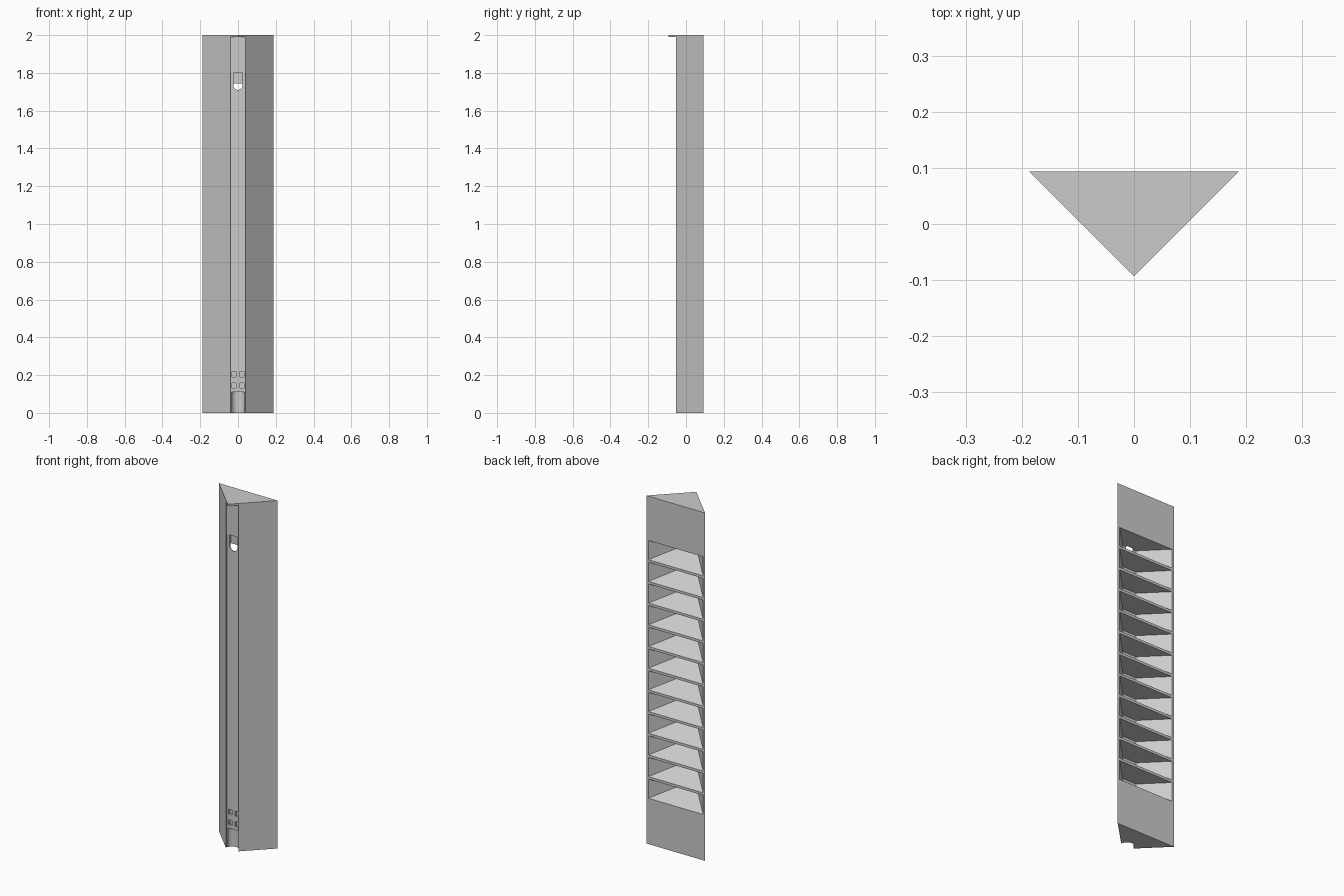
import bpy, bmesh, math

if "Cube" in bpy.data.objects:
    bpy.data.objects.remove(bpy.data.objects["Cube"])

HALF = 0.187      # half width of the back
BACK = 0.0935     # back plane; the front apex sits at -BACK


def make_object(name, bm):
    bmesh.ops.recalc_face_normals(bm, faces=bm.faces[:])
    mesh = bpy.data.meshes.new(name)
    bm.to_mesh(mesh)
    bm.free()
    obj = bpy.data.objects.new(name, mesh)
    bpy.context.collection.objects.link(obj)
    return obj


def loft(bm, low, high):
    """Closed solid between two matching loops of points."""
    a = [bm.verts.new(p) for p in low]
    b = [bm.verts.new(p) for p in high]
    bm.faces.new(a[::-1])
    bm.faces.new(b)
    for i in range(len(a)):
        j = (i + 1) % len(a)
        bm.faces.new((a[i], a[j], b[j], b[i]))


def prism(bm, outline, z0, z1):
    loft(bm, [(x, y, z0) for x, y in outline], [(x, y, z1) for x, y in outline])


def box(bm, x0, x1, y0, y1, z0, z1):
    prism(bm, [(x0, y0), (x1, y0), (x1, y1), (x0, y1)], z0, z1)


def cut(target, cutter):
    cutter.hide_render = True
    mod = target.modifiers.new("cut", 'BOOLEAN')
    mod.operation = 'DIFFERENCE'
    mod.solver = 'EXACT'
    mod.object = cutter
    bpy.context.view_layer.objects.active = target
    bpy.ops.object.modifier_apply(modifier=mod.name)
    bpy.data.objects.remove(cutter)


# Triangular column with a shallow channel down its blunted front edge
EDGE, CHANNEL = 0.04, -0.041
bm = bmesh.new()
prism(bm, [(-HALF, BACK), (-EDGE, EDGE - BACK), (-EDGE, CHANNEL),
           (EDGE, CHANNEL), (EDGE, EDGE - BACK), (HALF, BACK)], 0, 1.99)
column = make_object("column_body", bm)

# Twelve rear bins: flat ceilings and floors rising toward the front
bm = bmesh.new()
y_in, y_out, slope = -0.036, 0.11, 0.5
w_in, w_out = [0.174 - (BACK - y) for y in (y_in, y_out)]
plan = [(-w_in, y_in), (w_in, y_in), (w_out, y_out), (-w_out, y_out)]
for i in range(12):
    top = 1.745 - 0.1247 * i
    loft(bm, [(x, y, top - 0.11 + slope * (BACK - y)) for x, y in plan],
         [(x, y, top) for x, y in plan])
cut(column, make_object("bin_cutter", bm))

# Front cuts: round-bottomed slot, four small sockets, rounded foot notch
bm = bmesh.new()
r = 0.024
arc = [(r * math.cos(t), 1.734 + r * math.sin(t))
       for t in [math.pi + math.pi * k / 16 for k in range(17)]]
slot = [(-r, 1.8)] + arc + [(r, 1.8)]
loft(bm, [(x, -0.06, z) for x, z in slot], [(x, -0.028, z) for x, z in slot])
for x in (-0.021, 0.021):
    for z in (0.145, 0.205):
        box(bm, x - 0.01, x + 0.01, -0.06, -0.03, z - 0.014, z + 0.014)
ring = [(0.037 * math.cos(2 * math.pi * k / 48),
         EDGE - BACK + 0.037 * math.sin(2 * math.pi * k / 48)) for k in range(48)]
prism(bm, ring, -0.02, 0.11)
cut(column, make_object("front_cutter", bm))

# Raised plate closing the top of the channel
bm = bmesh.new()
box(bm, -EDGE, EDGE, -0.046, -0.036, 1.8, 1.99)
make_object("upper_channel_plate", bm)

# Full triangular lid overhanging the channel
bm = bmesh.new()
prism(bm, [(-HALF, BACK), (0, -BACK), (HALF, BACK)], 1.99, 2.0)
make_object("top_lid", bm)

# Smooth the curved cuts while keeping every corner crisp
bpy.ops.object.select_all(action='DESELECT')
column.select_set(True)
bpy.context.view_layer.objects.active = column
bpy.ops.object.shade_smooth_by_angle(angle=math.radians(25))
